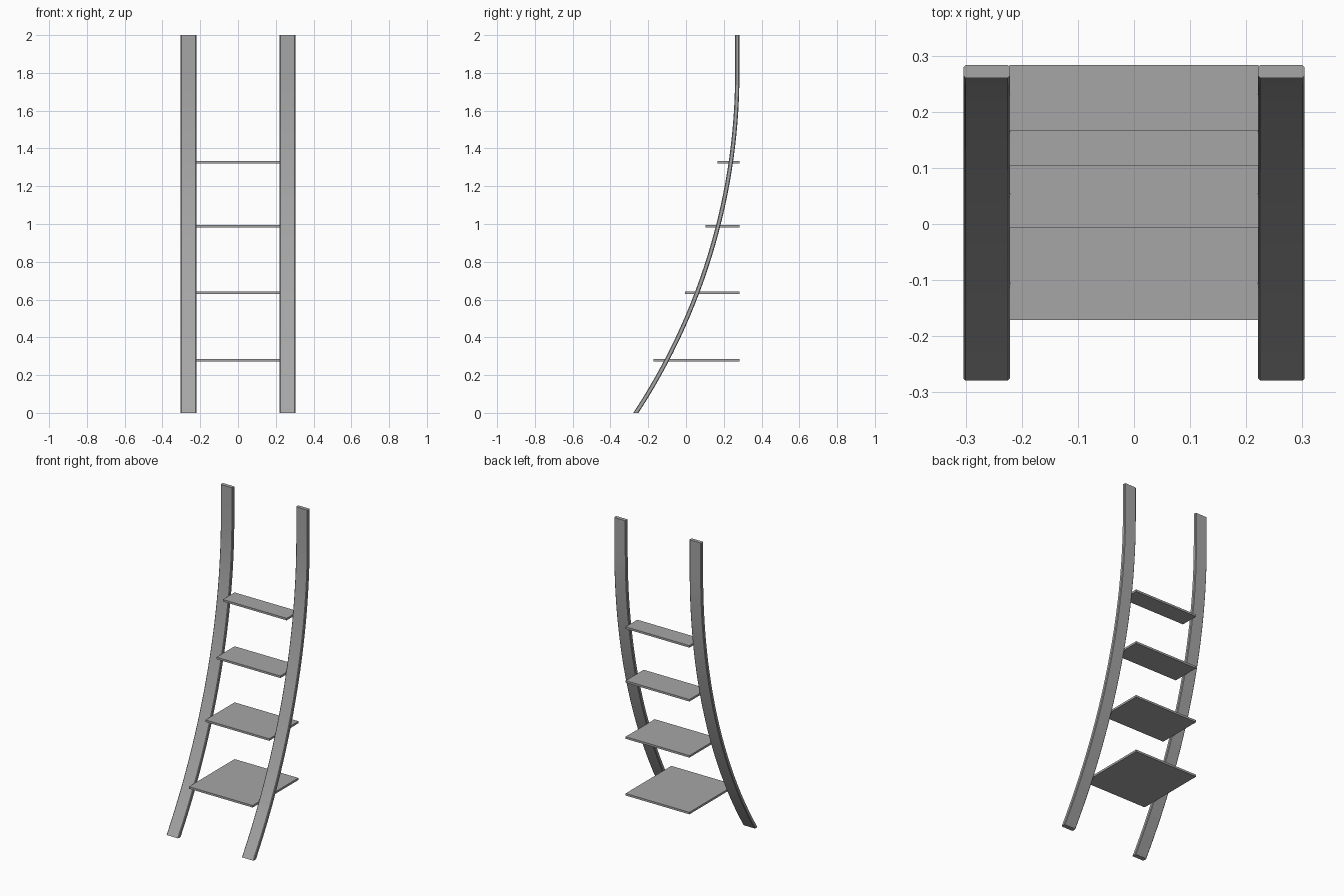
import bpy
import bmesh
from math import sqrt, radians

cube = bpy.data.objects.get("Cube")
if cube:
    bpy.data.objects.remove(cube, do_unlink=True)

grey = bpy.data.materials.new("plain grey")
grey.use_nodes = True
colour = (0.38, 0.38, 0.38, 1)
grey.diffuse_color = colour
grey.node_tree.nodes["Principled BSDF"].inputs["Base Color"].default_value = colour

BACK = 0.283            # rear edge shared by rails and shelves
THICK = 0.023           # rail thickness
RADIUS = 3.285          # bend radius of the rails
BEND_TOP = 1.8          # height where the bend becomes upright
INNER, OUTER = 0.221, 0.304
CHAMFER = 0.004


def make_object(name, bm):
    bmesh.ops.recalc_face_normals(bm, faces=bm.faces)
    mesh = bpy.data.meshes.new(name)
    bm.to_mesh(mesh)
    bm.free()
    mesh.materials.append(grey)
    obj = bpy.data.objects.new(name, mesh)
    bpy.context.collection.objects.link(obj)
    return obj


def rail_section(z):
    """Centre y and half depth of a level cut through the rail."""
    drop = max(BEND_TOP - z, 0)
    run = sqrt(RADIUS ** 2 - drop ** 2)
    y = BACK - THICK / 2 - (RADIUS - run)
    return y, THICK / 2 * RADIUS / run


def make_rail(name, side):
    bm = bmesh.new()
    steps = 28
    heights = [BEND_TOP * i / steps for i in range(steps + 1)] + [2]
    half = (OUTER - INNER) / 2
    middle = side * (OUTER + INNER) / 2
    rings = []
    for z in heights:
        y, depth = rail_section(z)
        w, d = half - CHAMFER, depth - CHAMFER
        outline = [(-w, -depth), (w, -depth), (half, -d), (half, d),
                   (w, depth), (-w, depth), (-half, d), (-half, -d)]
        rings.append([bm.verts.new((middle + a, y + b, z)) for a, b in outline])
    for low, high in zip(rings, rings[1:]):
        for i in range(len(low)):
            j = (i + 1) % len(low)
            bm.faces.new((low[i], low[j], high[j], high[i]))
    bm.faces.new(rings[0])
    bm.faces.new(rings[-1])
    obj = make_object(name, bm)
    bpy.ops.object.select_all(action="DESELECT")
    obj.select_set(True)
    bpy.context.view_layer.objects.active = obj
    bpy.ops.object.shade_smooth_by_angle(angle=radians(30))


def make_shelf(name, front, z):
    bm = bmesh.new()
    bmesh.ops.create_cube(bm, size=1)
    bmesh.ops.scale(bm, vec=(2 * INNER + 0.002, BACK - front, 0.013), verts=bm.verts)
    bmesh.ops.translate(bm, vec=(0, (BACK + front) / 2, z), verts=bm.verts)
    make_object(name, bm)


# Curved side rails
make_rail("left_rail", 1)
make_rail("right_rail", -1)

# Shelves, deepest at the bottom
shelves = [(-0.171, 0.278), (-0.006, 0.635), (0.104, 0.988), (0.167, 1.327)]
for number, (front, z) in enumerate(shelves, 1):
    make_shelf(f"shelf_{number}", front, z)
